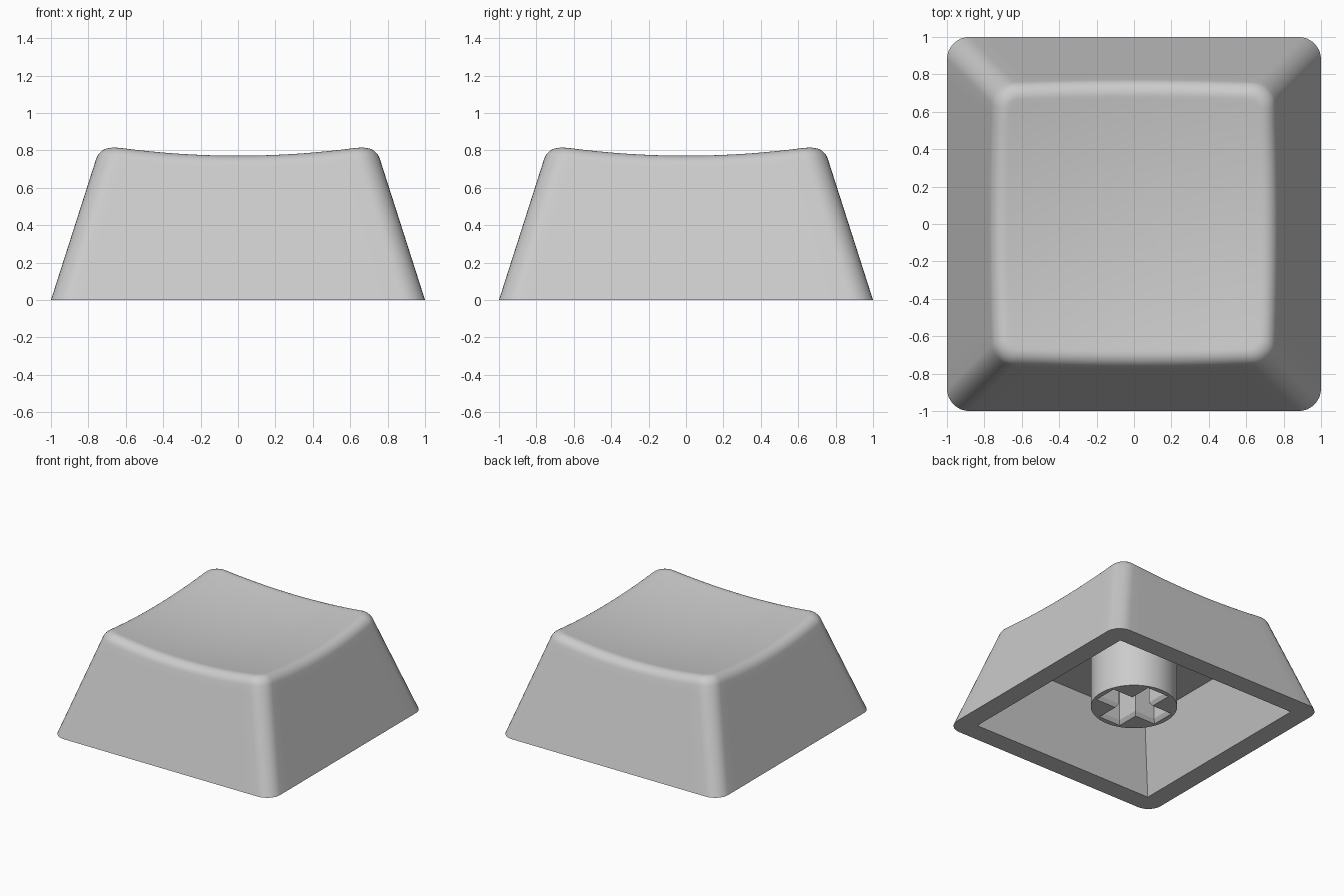
import bpy, bmesh, math
from mathutils import Vector

if "Cube" in bpy.data.objects:
    bpy.data.objects.remove(bpy.data.objects["Cube"])

SLOPE = 0.32          # inward lean of the side walls
CORNER = 0.12         # vertical corner radius
FILLET = 0.07         # tangent length of the rounded top edge
DISH_Z, DISH_R = 0.72, 4.6
CEILING = 0.536       # height of the hollow underside

grey = bpy.data.materials.new("light_grey_plastic")
grey.diffuse_color = (0.6, 0.6, 0.6, 1)
grey.use_nodes = True
grey.node_tree.nodes["Principled BSDF"].inputs["Base Color"].default_value = grey.diffuse_color


def dish(p):
    """Height of the spherical top at a plan position."""
    return DISH_Z + DISH_R - math.sqrt(DISH_R ** 2 - p.x ** 2 - p.y ** 2)


def ring(bm, pts):
    return [bm.verts.new(p) for p in pts]


def bridge(bm, a, b):
    n = len(a)
    for i in range(n):
        j = (i + 1) % n
        bm.faces.new((a[i], a[j], b[j], b[i]))


def fill_between(bm, a, b):
    """Flat face with a hole, between two closed loops."""
    edges = []
    for loop in (a, b):
        for i, v in enumerate(loop):
            w = loop[(i + 1) % len(loop)]
            edges.append(bm.edges.get((v, w)) or bm.edges.new((v, w)))
    bmesh.ops.triangle_fill(bm, edges=edges, use_beauty=True)


def finish(bm, name):
    bmesh.ops.recalc_face_normals(bm, faces=bm.faces)
    me = bpy.data.meshes.new(name)
    bm.to_mesh(me)
    bm.free()
    me.materials.append(grey)
    ob = bpy.data.objects.new(name, me)
    bpy.context.collection.objects.link(ob)
    bpy.ops.object.select_all(action='DESELECT')
    ob.select_set(True)
    bpy.context.view_layer.objects.active = ob
    bpy.ops.object.shade_smooth_by_angle(angle=math.radians(30))
    return ob


# Plan of the rounded square: (unit position of the core, outward direction)
plan = []
SIDE, ARC = 16, 8
for q in range(4):
    a0 = q * math.pi / 2
    out = Vector((round(math.cos(a0)), round(math.sin(a0))))
    along = Vector((-out.y, out.x))
    for i in range(SIDE):
        plan.append((out + along * (2 * i / SIDE - 1), out))
    for i in range(ARC):
        a = a0 + i / ARC * math.pi / 2
        plan.append((out + along, Vector((math.cos(a), math.sin(a)))))


def wall_point(core, direction, z, inset=0.0):
    p = core * (1 - SLOPE * z - CORNER) + direction * (CORNER - inset)
    return Vector((p.x, p.y, z))


# Shell: one column per plan point, wall -> rounded edge -> dish
columns = []
for core, direction in plan:
    z = 0.8
    for _ in range(8):
        z = dish(wall_point(core, direction, z))
    peak = wall_point(core, direction, z)
    z_low = z - FILLET / math.sqrt(1 + SLOPE ** 2)
    low = wall_point(core, direction, z_low)
    top = wall_point(core, direction, z, FILLET)
    top.z = dish(top)
    col = [wall_point(core, direction, z_low * t) for t in (0, 0.33, 0.66, 0.93)]
    for i in range(9):
        t = i / 8
        w0, w1, w2 = (1 - t) ** 2, 2 * t * (1 - t) * 0.8, t * t
        col.append((low * w0 + peak * w1 + top * w2) / (w0 + w1 + w2))
    for k in (0.97, 0.88, 0.75, 0.6, 0.45, 0.3, 0.15):
        p = Vector((top.x * k, top.y * k, 0))
        p.z = dish(p)
        col.append(p)
    columns.append(col)

bm = bmesh.new()
rings = [ring(bm, pts) for pts in zip(*columns)]
for a, b in zip(rings, rings[1:]):
    bridge(bm, a, b)
centre = bm.verts.new((0, 0, DISH_Z))
last = rings[-1]
for i, v in enumerate(last):
    bm.faces.new((v, last[(i + 1) % len(last)], centre))

# Hollow underside: square opening tapering to a flat ceiling
square = ((1, 1), (-1, 1), (-1, -1), (1, -1))
mouth_h, ceil_h = 0.838, 0.838 - SLOPE * CEILING
mouth = ring(bm, [(x * mouth_h, y * mouth_h, 0) for x, y in square])
ceiling = ring(bm, [(x * ceil_h, y * ceil_h, CEILING) for x, y in square])
bridge(bm, mouth, ceiling)
bm.faces.new(ceiling)
fill_between(bm, rings[0], mouth)
finish(bm, "keycap_shell")


# Stem: round post with a chamfered cross-shaped socket
def cross(length, width, z):
    pts = []
    for q in range(4):
        c, s = round(math.cos(q * math.pi / 2)), round(math.sin(q * math.pi / 2))
        for x, y in ((length, -width), (length, width), (width, width)):
            pts.append((x * c - y * s, x * s + y * c, z))
    return pts


def circle(radius, z, n=64):
    return [(radius * math.cos(2 * math.pi * i / n),
             radius * math.sin(2 * math.pi * i / n), z) for i in range(n)]


bm = bmesh.new()
foot, head = 0.105, CEILING + 0.03
outer_low, outer_top = ring(bm, circle(0.325, foot)), ring(bm, circle(0.325, head))
lip = ring(bm, cross(0.285, 0.1, foot))
throat = ring(bm, cross(0.265, 0.08, foot + 0.03))
socket_top = ring(bm, cross(0.265, 0.08, head))
bridge(bm, outer_low, outer_top)
bridge(bm, lip, throat)
bridge(bm, throat, socket_top)
fill_between(bm, outer_low, lip)
fill_between(bm, outer_top, socket_top)
finish(bm, "switch_stem")
